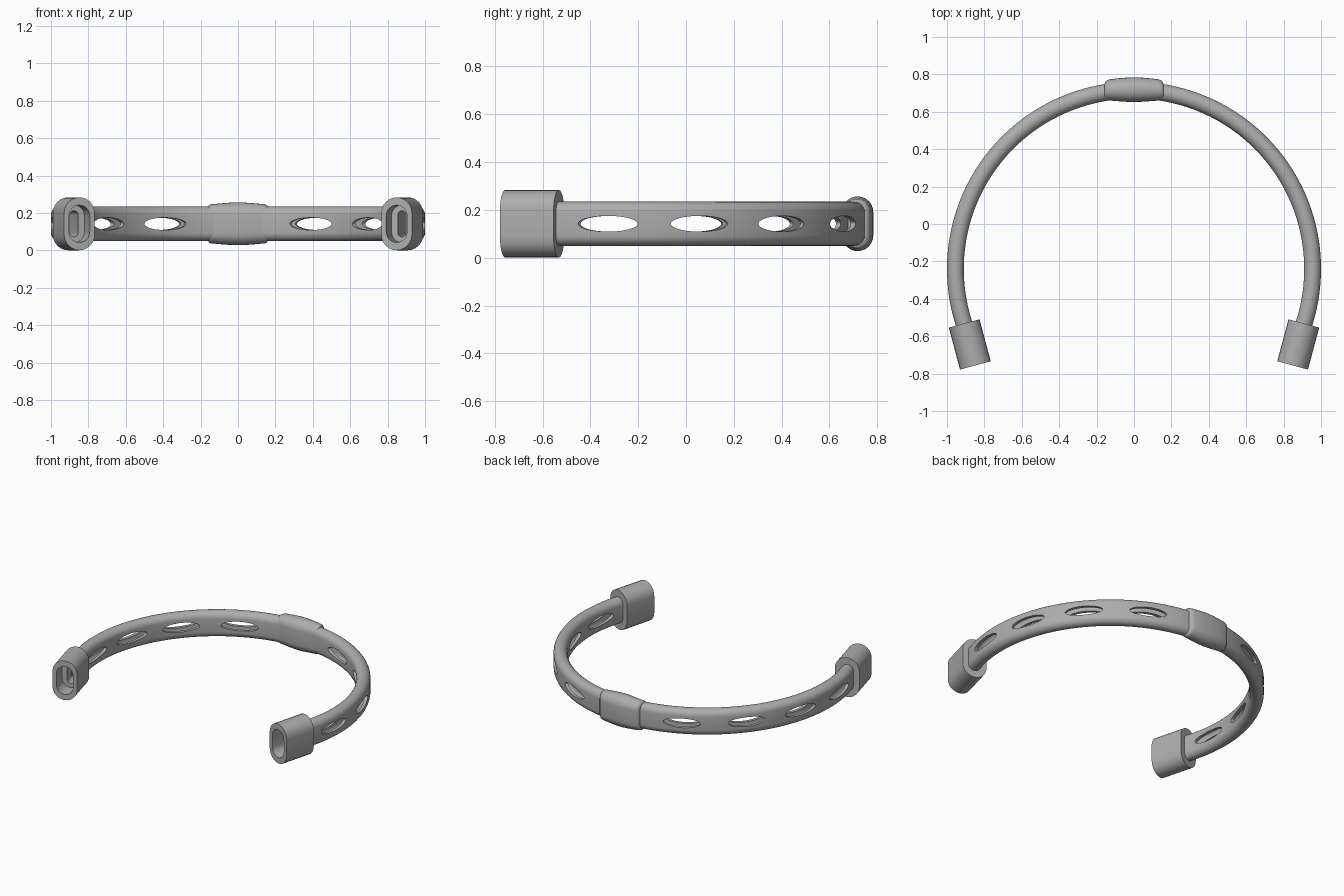
import bpy, bmesh, math
from mathutils import Vector, Matrix

if "Cube" in bpy.data.objects:
    bpy.data.objects.remove(bpy.data.objects["Cube"], do_unlink=True)

MID_Z = 0.142      # height of the band's centre line
ARC_Y = -0.24      # centre of the band's arc
RADIUS = 0.955

grey = bpy.data.materials.new("satin grey")
grey.use_nodes = True
colour = (0.42, 0.42, 0.42, 1)
grey.diffuse_color = colour
grey.node_tree.nodes["Principled BSDF"].inputs["Base Color"].default_value = colour


def stadium(width, height, steps=12):
    """Upright slot outline as (across, up) pairs."""
    r, straight = width / 2, (height - width) / 2
    points = []
    for side in (1, -1):
        for i in range(steps + 1):
            a = math.pi * i / steps
            points.append((side * r * math.cos(a), side * (straight + r * math.sin(a))))
    return points


def add_object(name, bm):
    bmesh.ops.recalc_face_normals(bm, faces=bm.faces)
    mesh = bpy.data.meshes.new(name)
    bm.to_mesh(mesh)
    bm.free()
    mesh.materials.append(grey)
    obj = bpy.data.objects.new(name, mesh)
    bpy.context.collection.objects.link(obj)
    return obj


def loft(name, rings, looped=False):
    """Skin a row of rings; looped joins the last to the first, else ends are capped."""
    bm = bmesh.new()
    rows = [[bm.verts.new(p) for p in ring] for ring in rings]
    n = len(rows[0])
    pairs = list(zip(rows, rows[1:])) + ([(rows[-1], rows[0])] if looped else [])
    for a, b in pairs:
        for i in range(n):
            j = (i + 1) % n
            bm.faces.new((a[i], a[j], b[j], b[i]))
    if not looped:
        bm.faces.new(rows[0])
        bm.faces.new(rows[-1])
    return add_object(name, bm)


def smooth(obj, degrees=30):
    bpy.ops.object.select_all(action='DESELECT')
    obj.select_set(True)
    bpy.context.view_layer.objects.active = obj
    bpy.ops.object.shade_smooth_by_angle(angle=math.radians(degrees))


def arc_ring(angle, outline):
    c, s = math.cos(angle), math.sin(angle)
    return [((RADIUS + u) * c, ARC_Y + (RADIUS + u) * s, MID_Z + v) for u, v in outline]


# Hollow band: out along the outer skin, back along the inner skin
start, stop, segments = math.radians(-20), math.radians(200), 110
angles = [start + (stop - start) * i / segments for i in range(segments + 1)]
outer, inner = stadium(0.09, 0.185), stadium(0.046, 0.14)
band = loft("band", [arc_ring(a, outer) for a in angles]
            + [arc_ring(a, inner) for a in reversed(angles)], looped=True)

# Oval windows cut radially through the band
bm = bmesh.new()
for degrees in (-5, 17.3, 40, 64.5):
    for angle in (degrees, 180 - degrees):
        a = math.radians(angle)
        place = (Matrix.Translation((RADIUS * math.cos(a), ARC_Y + RADIUS * math.sin(a), MID_Z))
                 @ Matrix.Rotation(a, 4, 'Z') @ Matrix.Rotation(math.pi / 2, 4, 'Y')
                 @ Matrix.Diagonal((0.033, 0.124, 1, 1)))
        bmesh.ops.create_cone(bm, cap_ends=True, segments=48, radius1=1, radius2=1,
                              depth=0.2, matrix=place)
cutter = add_object("window_cutter", bm)
cutter.hide_render = True
cut = band.modifiers.new("windows", 'BOOLEAN')
cut.operation, cut.solver, cut.object = 'DIFFERENCE', 'EXACT', cutter
bpy.context.view_layer.objects.active = band
bpy.ops.object.modifier_apply(modifier=cut.name)
bpy.data.objects.remove(cutter, do_unlink=True)
smooth(band)

# Swollen sleeve at the back: x, y centre, thickness, height
half = [(0.158, 0.708, 0.076, 0.190), (0.155, 0.712, 0.092, 0.200),
        (0.146, 0.715, 0.106, 0.208), (0.128, 0.717, 0.114, 0.212),
        (0.07, 0.718, 0.125, 0.222), (0.03, 0.718, 0.130, 0.228)]
stations = ([(-x, *rest) for x, *rest in half] + [(0, 0.718, 0.131, 0.229)] + half[::-1])
sleeve = loft("sleeve", [[(x, y + u, MID_Z + v) for u, v in stadium(w, h)]
                         for x, y, w, h in stations])
smooth(sleeve, 40)

# End sockets: open pocket at the mouth, narrow slot leading into the band
LENGTH, FLOOR = 0.232, 0.11
sections = [(0, 0.17, 0.283), (LENGTH, 0.17, 0.283), (LENGTH, 0.046, 0.14),
            (FLOOR, 0.046, 0.14), (FLOOR, 0.115, 0.2), (0, 0.115, 0.2)]
for name, side in (("left_socket", 1), ("right_socket", -1)):
    tilt = math.radians(15)
    along = Vector((side * math.sin(tilt), math.cos(tilt), 0))
    across = Vector((math.cos(tilt), -side * math.sin(tilt), 0))
    mouth = Vector((side * 0.848, -0.756, MID_Z))
    rings = [[mouth + along * d + across * u + Vector((0, 0, v)) for u, v in stadium(w, h)]
             for d, w, h in sections]
    smooth(loft(name, rings, looped=True))
